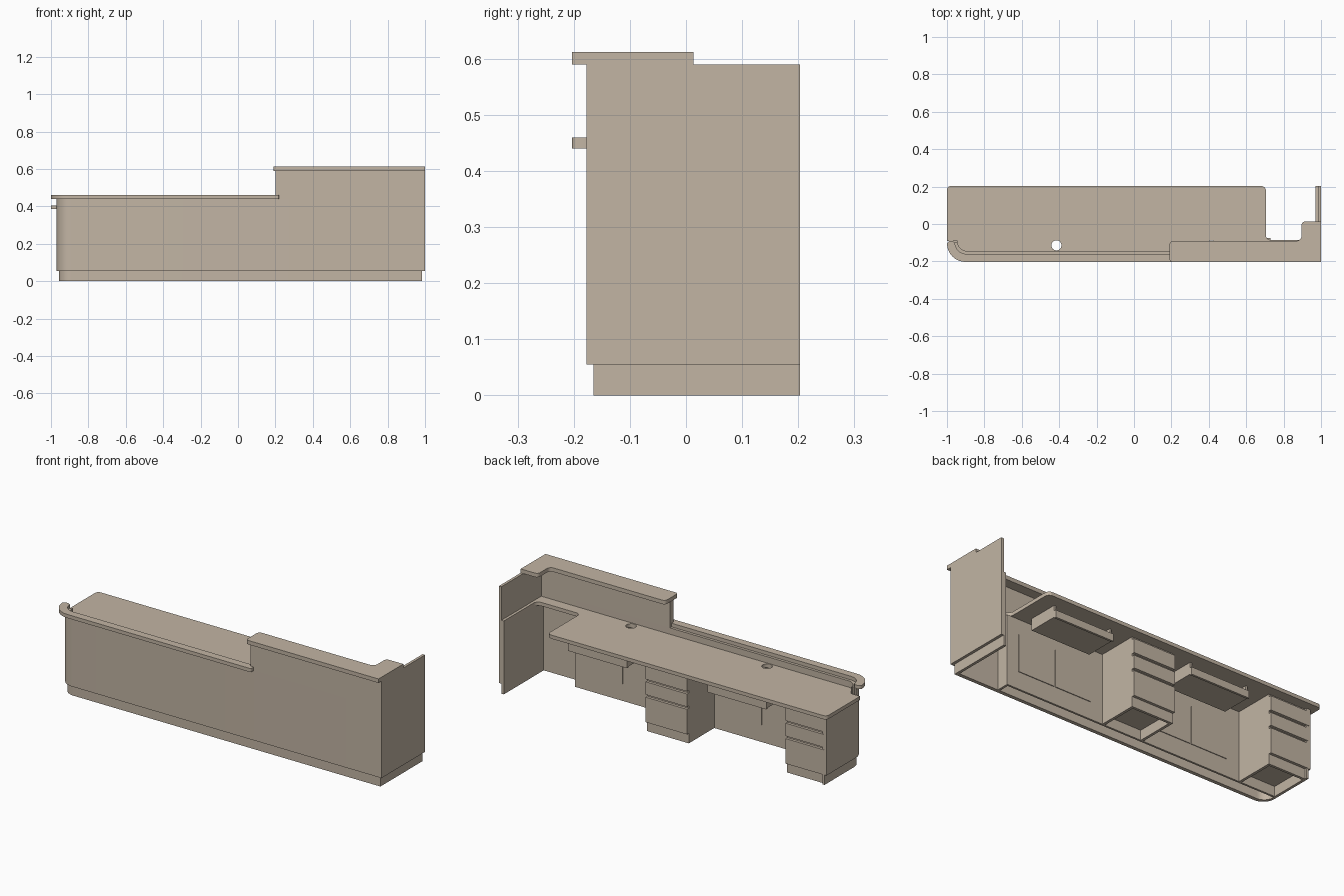
import bpy, bmesh, math
from mathutils import Vector

cube = bpy.data.objects.get("Cube")
if cube:
    bpy.data.objects.remove(cube, do_unlink=True)

beige = bpy.data.materials.new("warm_beige")
beige.use_nodes = True
colour = (0.54, 0.46, 0.37, 1)
beige.diffuse_color = colour
beige.node_tree.nodes["Principled BSDF"].inputs["Base Color"].default_value = colour


def rounded(points, steps=8):
    """Outline from (x, y) or (x, y, radius) corners; right angles only."""
    out = []
    for i, p in enumerate(points):
        c = Vector(p[:2])
        r = p[2] if len(p) > 2 else 0
        if not r:
            out.append(c)
            continue
        a = (Vector(points[i - 1][:2]) - c).normalized() * r
        b = (Vector(points[(i + 1) % len(points)][:2]) - c).normalized() * r
        for k in range(steps + 1):
            t = math.pi / 2 * k / steps
            out.append(c + a * (1 - math.sin(t)) + b * (1 - math.cos(t)))
    return out


def circle(x, y, r, n=24):
    return [Vector((x + r * math.cos(math.tau * k / n), y + r * math.sin(math.tau * k / n)))
            for k in range(n)]


def prism(name, corners, z0, z1, holes=()):
    """Flat outline, with optional holes, raised from z0 to z1."""
    bm = bmesh.new()
    edges = []
    for loop in [rounded(corners), *holes]:
        vs = [bm.verts.new((p.x, p.y, z0)) for p in loop]
        edges += [bm.edges.new((vs[i - 1], vs[i])) for i in range(len(vs))]
    if holes:
        bmesh.ops.triangle_fill(bm, edges=edges, use_beauty=True)
    else:
        bm.faces.new(vs)
    top = bmesh.ops.extrude_face_region(bm, geom=bm.faces[:])["geom"]
    bmesh.ops.translate(bm, vec=(0, 0, z1 - z0),
                        verts=[g for g in top if isinstance(g, bmesh.types.BMVert)])
    bmesh.ops.recalc_face_normals(bm, faces=bm.faces[:])
    mesh = bpy.data.meshes.new(name)
    bm.to_mesh(mesh)
    bm.free()
    mesh.materials.append(beige)
    ob = bpy.data.objects.new(name, mesh)
    bpy.context.collection.objects.link(ob)
    bpy.ops.object.select_all(action='DESELECT')
    ob.select_set(True)
    bpy.context.view_layer.objects.active = ob
    bpy.ops.object.shade_smooth_by_angle(angle=math.radians(30))
    return ob


def box(name, x0, x1, y0, y1, z0, z1):
    return prism(name, [(x0, y0), (x1, y0), (x1, y1), (x0, y1)], z0, z1)


FRONT, SKIN, INNER = -0.177, -0.165, -0.145
TOP, DESK = 0.385, 0.405
LOW, HIGH = 0.44, 0.59


def wall(name, y_end, right, y_out, y_in, x_out, x_in, r_out, r_in, z0, z1):
    """Front wall that turns round the curved end to y_end."""
    prism(name, [(right, y_out), (x_out, y_out, r_out), (x_out, y_end),
                 (x_in, y_end), (x_in, y_in, r_in), (right, y_in)], z0, z1)


# Front wall: outer skin above the plinth, and inner layer down to the floor
for part, end, z_skin, z_inner, z_top in (("lower", 0.16, 0.055, 0, TOP),
                                          ("upper", -0.1, TOP, TOP, LOW)):
    wall(part + "_front_skin", end, 1, FRONT, SKIN, -0.97, -0.958, 0.08, 0.068, z_skin, z_top)
    wall(part + "_front_lining", end, 0.985, SKIN, INNER, -0.958, -0.945, 0.068, 0.055,
         z_inner, z_top)
box("tall_front_wall", 0.2, 1, FRONT, INNER, LOW, HIGH)

# Tall side panel at the end
box("side_panel_skin", 0.985, 1, FRONT, 0.203, 0.055, HIGH)
box("side_panel_lining", 0.97, 0.985, SKIN, 0.203, 0, TOP)

# Desk top with cable holes and a gap for walking in
prism("worktop", [(-1, 0.203, 0.02), (-1, -0.09), (-0.945, -0.09), (-0.945, INNER, 0.05),
                  (0.985, INNER), (0.985, 0.203), (0.97, 0.203), (0.97, -0.085, 0.03),
                  (0.705, -0.085, 0.025), (0.705, 0.203, 0.025)], TOP, DESK,
      [circle(-0.415, -0.114, 0.027), circle(0.415, -0.114, 0.027)])

# Counter ledges on the low and tall walls
prism("low_ledge", [(0.22, -0.203, 0.01), (-1, -0.203, 0.1), (-1, -0.09, 0.02),
                    (-0.957, -0.09, 0.02), (-0.957, -0.16, 0.06), (0.22, -0.16)], LOW, 0.46)
prism("tall_ledge", [(0.19, -0.203, 0.015), (1, -0.203), (1, 0.013), (0.895, 0.013, 0.02),
                     (0.895, -0.09, 0.025), (0.19, -0.09, 0.02)], HIGH, 0.612)

# Panel behind the knees, with its end return
box("knee_panel", -0.945, 0.73, -0.086, -0.075, 0, TOP)
box("knee_panel_return", 0.718, 0.73, INNER, -0.086, 0, TOP)

# Drawer units
for name, x0, x1 in (("end", -0.958, -0.72), ("middle", -0.12, 0.135)):
    for side, a in (("outer", x0), ("inner", x1 - 0.015)):
        box(f"{name}_unit_{side}_side", a, a + 0.015, -0.075, 0.147, 0, TOP)
    box(f"{name}_unit_back_rail", x0, x1, 0.133, 0.147, 0, TOP)
    box(f"{name}_unit_floor", x0, x1, -0.075, 0.14, 0.055, 0.067)
    for i, (z0, z1) in enumerate(((0.055, 0.193), (0.207, 0.278), (0.292, 0.37))):
        box(f"{name}_unit_drawer_{i + 1}", x0, x1, 0.147, 0.162, z0, z1)

# Keyboard trays and access doors in each knee space
for name, cx in (("first", 0.435), ("second", -0.415)):
    x0, x1 = cx - 0.18, cx + 0.18
    box(name + "_tray_floor", x0, x1, -0.03, 0.15, 0.32, 0.33)
    box(name + "_tray_front", x0, x1, 0.138, 0.15, 0.315, 0.355)
    for side, a in (("right", x0), ("left", x1 - 0.012)):
        box(f"{name}_tray_{side}_side", a, a + 0.012, -0.03, 0.138, 0.32, TOP)
    for side, a in (("right", cx - 0.225), ("left", cx + 0.003)):
        box(f"{name}_access_door_{side}", a, a + 0.222, -0.075, -0.071, 0.095, 0.3)
